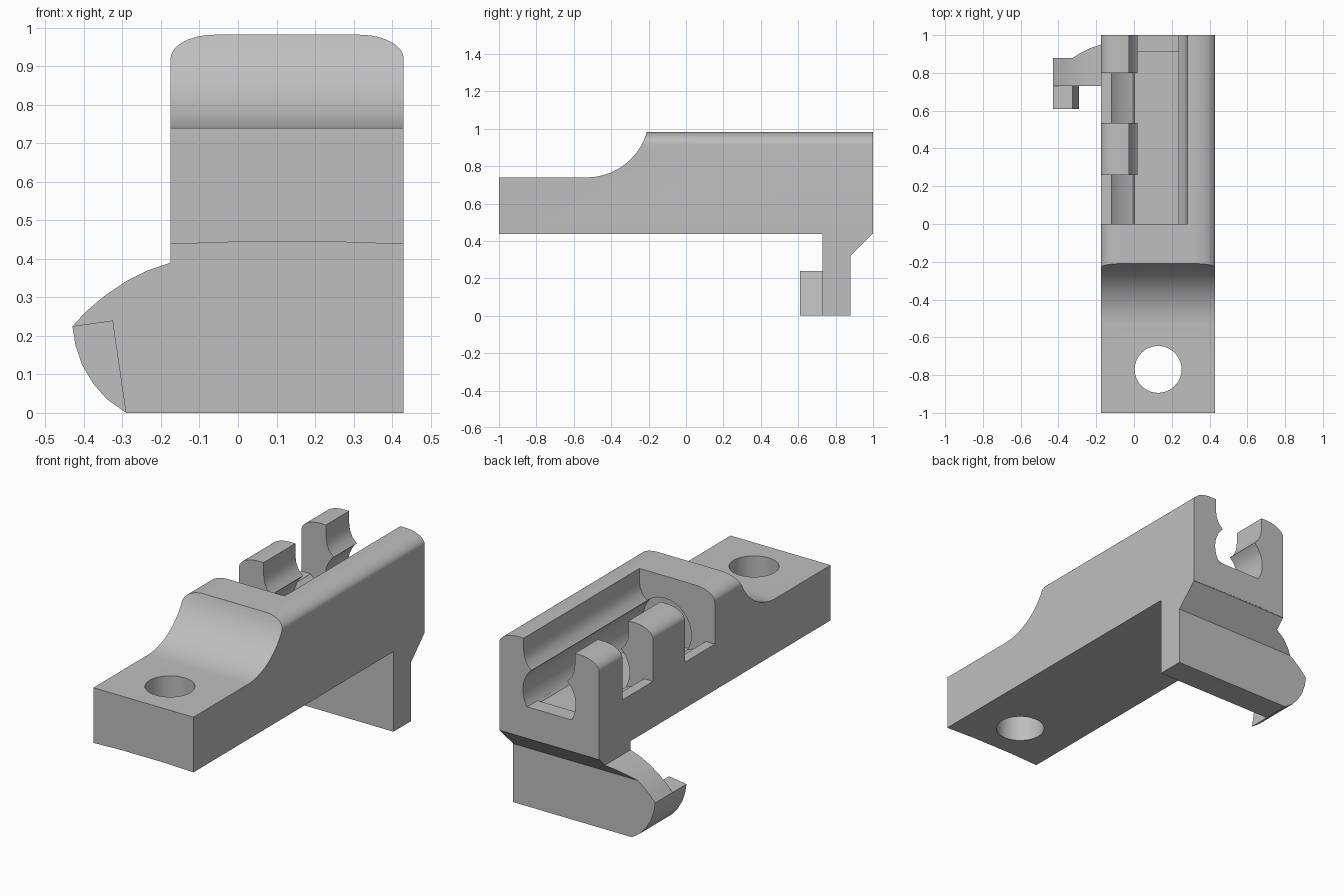
import bpy, bmesh, math

if "Cube" in bpy.data.objects:
    bpy.data.objects.remove(bpy.data.objects["Cube"], do_unlink=True)

grey = bpy.data.materials.new("plain_grey")
grey.use_nodes = True
COLOR = (0.52, 0.52, 0.52, 1)
grey.diffuse_color = COLOR
grey.node_tree.nodes["Principled BSDF"].inputs["Base Color"].default_value = COLOR

CX = 0.1275      # middle of the body across x
BORE_Z = 0.70    # height of the cable bore axis
BORE_R = 0.16


def prism(name, points, axis, start, end):
    """Extrude a 2D outline along the x, y or z axis."""
    place = {"x": lambda p, t: (t, p[0], p[1]),
             "y": lambda p, t: (p[0], t, p[1]),
             "z": lambda p, t: (p[0], p[1], t)}[axis]
    bm = bmesh.new()
    rings = [[bm.verts.new(place(p, t)) for p in points] for t in (start, end)]
    for ring in rings:
        bm.faces.new(ring)
    for i in range(len(points)):
        j = (i + 1) % len(points)
        bm.faces.new((rings[0][i], rings[0][j], rings[1][j], rings[1][i]))
    bmesh.ops.recalc_face_normals(bm, faces=bm.faces)
    mesh = bpy.data.meshes.new(name)
    bm.to_mesh(mesh)
    bm.free()
    mesh.materials.append(grey)
    obj = bpy.data.objects.new(name, mesh)
    bpy.context.collection.objects.link(obj)
    return obj


def combine(target, tool, operation):
    """Apply a boolean and remove the tool."""
    mod = target.modifiers.new("boolean", "BOOLEAN")
    mod.operation, mod.object, mod.solver = operation, tool, "EXACT"
    bpy.context.view_layer.objects.active = target
    bpy.ops.object.modifier_apply(modifier=mod.name)
    bpy.data.objects.remove(tool, do_unlink=True)


def arc(cx, cz, rx, rz, a0, a1, n):
    angles = [math.radians(a0 + (a1 - a0) * i / n) for i in range(n + 1)]
    return [(cx + rx * math.cos(a), cz + rz * math.sin(a)) for a in angles]


def both_sides(half):
    """Close a half outline of (offset, z) points by mirroring about CX."""
    return ([(CX + d, z) for d, z in half]
            + [(CX - d, z) for d, z in reversed(half)])


def bore_half(top, floor):
    """Right half of the bore circle from angle top down to the flat floor."""
    low = math.degrees(math.asin((floor - BORE_Z) / BORE_R))
    return arc(0, BORE_Z, BORE_R, BORE_R, top, low, 20)


# Body: rounded cross-section trimmed by the side outline
section = both_sides([(0.128, 0.444), (0.3025, 0.438)]
                     + arc(0.1875, 0.92, 0.115, 0.062, 0, 90, 12))
body = prism("clip_body", section, "y", -1, 1)
side = ([(-1.2, 0.3), (-1.2, 0.74)]
        + arc(-0.53, 1.073, 0.333, 0.333, -90, -16, 20)
        + [(-0.21, 1.2), (1.2, 1.2), (1.2, 0.3)])
combine(body, prism("side_trim", side, "x", -1, 1), "INTERSECT")

# Latch arm: curved outline with a sloped back
lower_curve = [(-0.29, 0), (-0.34, 0.035), (-0.375, 0.075), (-0.405, 0.125),
               (-0.422, 0.175), (-0.43, 0.225)]
upper_curve = [(-0.395, 0.263), (-0.345, 0.305), (-0.29, 0.342),
               (-0.235, 0.37), (-0.175, 0.39)]
outline = lower_curve + upper_curve + [(-0.175, 0.46), (0.43, 0.46), (0.43, 0)]
arm = prism("latch_arm", outline, "y", 0.73, 0.999)
back = [(0.5, -0.1), (0.88, -0.1), (0.88, 0.32), (1.08, 0.52), (0.5, 0.52)]
combine(arm, prism("back_trim", back, "x", -1, 1), "INTERSECT")
combine(body, arm, "UNION")

# Latch tooth in front of the arm's end
tooth = prism("latch_tooth", lower_curve + [(-0.325, 0.24)], "y", 0.61, 0.74)
combine(body, tooth, "UNION")

# Cable channel: flared mouth, narrow neck, round bore with flat floor
neck = math.degrees(math.acos(0.108 / BORE_R))
mouth = [(0.155, 1.1), (0.155, 0.92), (0.15, 0.88), (0.135, 0.845)]
channel = both_sides(mouth + bore_half(neck, 0.612))
combine(body, prism("channel_cut", channel, "y", 0, 1.1), "DIFFERENCE")
bore = both_sides(bore_half(89, 0.6))
combine(body, prism("bore_cut", bore, "y", -0.04, 0.91), "DIFFERENCE")

# Gaps that leave two spring fingers
gap = [(-0.3, 0.69), (-0.12, 0.69), (-0.07, 0.64), (0, 0.611),
       (0.1, 0.611), (0.1, 1.1), (-0.3, 1.1)]
for y0, y1 in ((0.001, 0.26), (0.535, 0.8)):
    combine(body, prism("gap_cut", gap, "y", y0, y1), "DIFFERENCE")

# Screw hole
hole = arc(CX, -0.77, 0.124, 0.124, 0, 352.5, 47)
combine(body, prism("hole_cut", hole, "z", 0.3, 0.9), "DIFFERENCE")

bpy.ops.object.select_all(action="DESELECT")
body.select_set(True)
bpy.context.view_layer.objects.active = body
bpy.ops.object.shade_smooth_by_angle(angle=math.radians(25))
